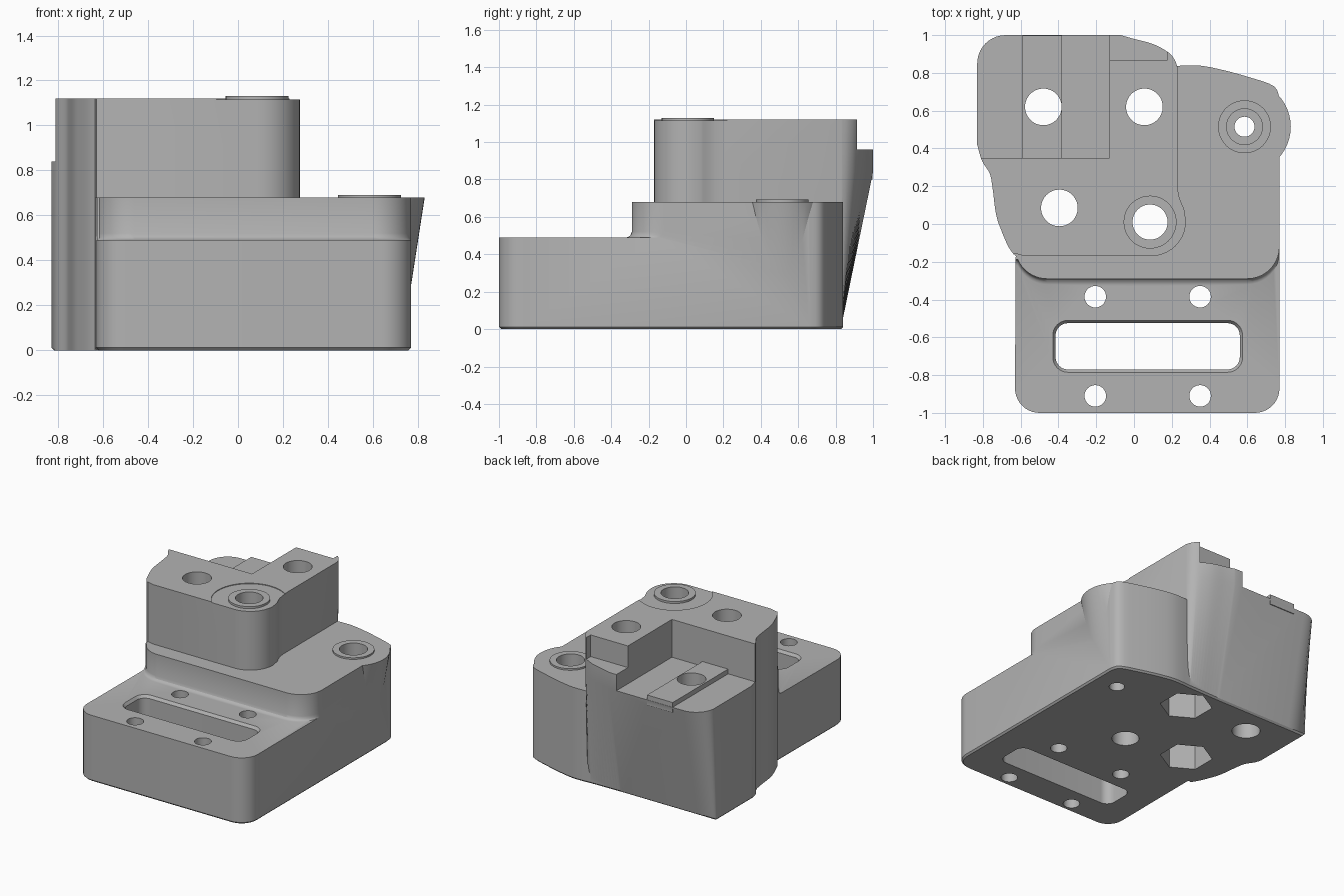
import bpy, bmesh, math
from mathutils import Vector

if "Cube" in bpy.data.objects:
    bpy.data.objects.remove(bpy.data.objects["Cube"])

grey = bpy.data.materials.new("light grey")
grey.diffuse_color = (0.45, 0.45, 0.45, 1)
grey.use_nodes = True
grey.node_tree.nodes["Principled BSDF"].inputs["Base Color"].default_value = grey.diffuse_color


def loft(name, layers):
    """Solid through equal-length outlines; layers = [(z, outline), ...] bottom to top."""
    bm = bmesh.new()
    rings = [[bm.verts.new((x, y, z)) for x, y in pts] for z, pts in layers]
    n = len(rings[0])
    bm.faces.new(rings[0][::-1])
    bm.faces.new(rings[-1])
    for a, b in zip(rings, rings[1:]):
        for i in range(n):
            j = (i + 1) % n
            bm.faces.new((a[i], a[j], b[j], b[i]))
    bmesh.ops.recalc_face_normals(bm, faces=bm.faces)
    me = bpy.data.meshes.new(name)
    bm.to_mesh(me)
    bm.free()
    me.materials.append(grey)
    ob = bpy.data.objects.new(name, me)
    bpy.context.collection.objects.link(ob)
    return ob


def arc(cx, cy, r, a0, a1, n=10):
    return [(cx + r * math.cos(math.radians(a0 + (a1 - a0) * i / n)),
             cy + r * math.sin(math.radians(a0 + (a1 - a0) * i / n))) for i in range(n + 1)]


def circle(cx, cy, r, n=48, start=0):
    return arc(cx, cy, r, start, start + 360, n)[:-1]


def rect(x0, x1, y0, y1, r=0.0):
    if not r:
        return [(x0, y0), (x1, y0), (x1, y1), (x0, y1)]
    return (arc(x0 + r, y0 + r, r, 180, 270) + arc(x1 - r, y0 + r, r, 270, 360)
            + arc(x1 - r, y1 - r, r, 0, 90) + arc(x0 + r, y1 - r, r, 90, 180))


def curve(pts, n=4):
    """Catmull-Rom curve through the points."""
    p = [Vector(q) for q in [pts[0]] + pts + [pts[-1]]]
    out = []
    for i in range(1, len(p) - 2):
        a, b, c, d = p[i - 1:i + 3]
        for k in range(n):
            t = k / n
            v = 0.5 * (2 * b + (c - a) * t + (2 * a - 5 * b + 4 * c - d) * t * t
                       + (3 * b - a - 3 * c + d) * t ** 3)
            out.append((v.x, v.y))
    return out + [tuple(pts[-1])]


def inset(pts, d):
    """Move a counter-clockwise outline inwards by d."""
    out = []
    for i, q in enumerate(pts):
        e0 = (Vector(q) - Vector(pts[i - 1])).normalized()
        e1 = (Vector(pts[(i + 1) % len(pts)]) - Vector(q)).normalized()
        t = (e0 + e1).normalized()
        out.append((q[0] - t.y * d, q[1] + t.x * d))
    return out


def boolean(target, tool, op):
    mod = target.modifiers.new(op, 'BOOLEAN')
    mod.operation, mod.object, mod.solver = op, tool, 'EXACT'
    bpy.context.view_layer.objects.active = target
    bpy.ops.object.modifier_apply(modifier=mod.name)
    bpy.data.objects.remove(tool)


def cut(target, outline, z0, z1):
    boolean(target, loft("cutter", [(z0, outline), (z1, outline)]), 'DIFFERENCE')


def add(target, outline, z0, z1):
    boolean(target, loft("addition", [(z0, outline), (z1, outline)]), 'UNION')


# wavy left flank shared by the base and the tall block, back to front
flank = curve([(-.83, .42), (-.805, .335), (-.765, .27), (-.75, .2), (-.73, .05),
               (-.70, -.04), (-.665, -.12), (-.63, -.17)])

# base with a small bottom chamfer
base = (arc(-.50, -.87, .13, 180, 270) + arc(.64, -.87, .13, 270, 360)
        + curve([(.77, .66), (.74, .73), (.6, .78), (.45, .82), (.33, .84), (.2, .835)])
        + arc(-.79, .78, .035, 90, 180, 4) + [(x + .004, y) for x, y in flank])
body = loft("mount_body", [(0, inset(base, .012)), (.012, base), (.68, base)])


# front shelf, with a fillet running up to the middle step
def shelf(drop):
    path = ([(-1.2, -1.2), (1.2, -1.2), (1.2, -.12)] + arc(.6, -.12, .17, 0, -90)
            + arc(-.46, -.12, .17, -90, -156) + [(-1.2, -.19)])
    return [(x, y - drop if y > -1.1 else y) for x, y in path]


boolean(body, loft("shelf_cutter", [(.49, shelf(.03)), (.494, shelf(.017)), (.502, shelf(.007)),
                                    (.52, shelf(0)), (.9, shelf(0))]), 'DIFFERENCE')

# tapered bulge below the side boss
boolean(body, loft("bulge", [(.28, circle(.585, .515, .183)), (.68, circle(.585, .515, .245))]),
        'UNION')

# tall block whose back leans outwards
tall = (flank[:-1] + [(-.63, -.155), (-.58, -.17)] + arc(.09, .015, .185, 270, 360)
        + curve([(.265, .08), (.24, .14), (.23, .2)])
        + curve([(.23, .83), (.215, .87), (.18, .91), (.1, .953), (0, .98), (-.07, 1)])
        + arc(-.68, .85, .15, 90, 180))
foot = [(x, min(y, .83)) for x, y in tall]
foot_in = [(max(x, -.818), min(y, .818)) for x, y in foot]
block = loft("tall_block", [(0, foot_in), (.012, foot), (.84, tall), (1.12, tall)])
cut(block, rect(-1.1, -.13, .35, 1.2), .84, 1.3)      # rear pocket
cut(block, rect(-.2, .175, .865, 1.2), .96, 1.3)      # rear ledge
cut(block, circle(.085, .01, .255), 1.115, 1.3)       # shallow round seat
add(block, rect(-.59, -.38, .34, .998), .8, .875)     # raised pad in the pocket
boolean(body, block, 'UNION')

# raised rings
add(body, circle(.085, .01, .14), 1.0, 1.13)
add(body, circle(.585, .515, .14), .6, .692)

# through bores
for x, y, r in [(-.48, .62, .097), (.055, .62, .097), (-.395, .085, .097),
                (.085, .01, .093), (.585, .515, .053)]:
    cut(body, circle(x, y, r), -.1, 1.3)
cut(body, circle(.585, .515, .095), .4, .9)           # side boss counterbore
for x, y in [(.055, .62), (-.395, .085)]:             # hexagonal nut pockets
    cut(body, circle(x, y, .18, 6, 30), -.1, .25)
for x in (-.205, .35):                                # small shelf holes
    for y in (-.91, -.385):
        cut(body, circle(x, y, .057, 32), -.1, .8)

# shelf slot with a softened rim
slot = rect(-.415, .56, -.77, -.525, .065)
boolean(body, loft("slot_cutter", [(-.1, slot), (.47, slot), (.49, inset(slot, -.015)),
                                   (.8, inset(slot, -.015))]), 'DIFFERENCE')

bpy.ops.object.select_all(action='DESELECT')
body.select_set(True)
bpy.context.view_layer.objects.active = body
bpy.ops.object.shade_smooth_by_angle(angle=math.radians(30))
